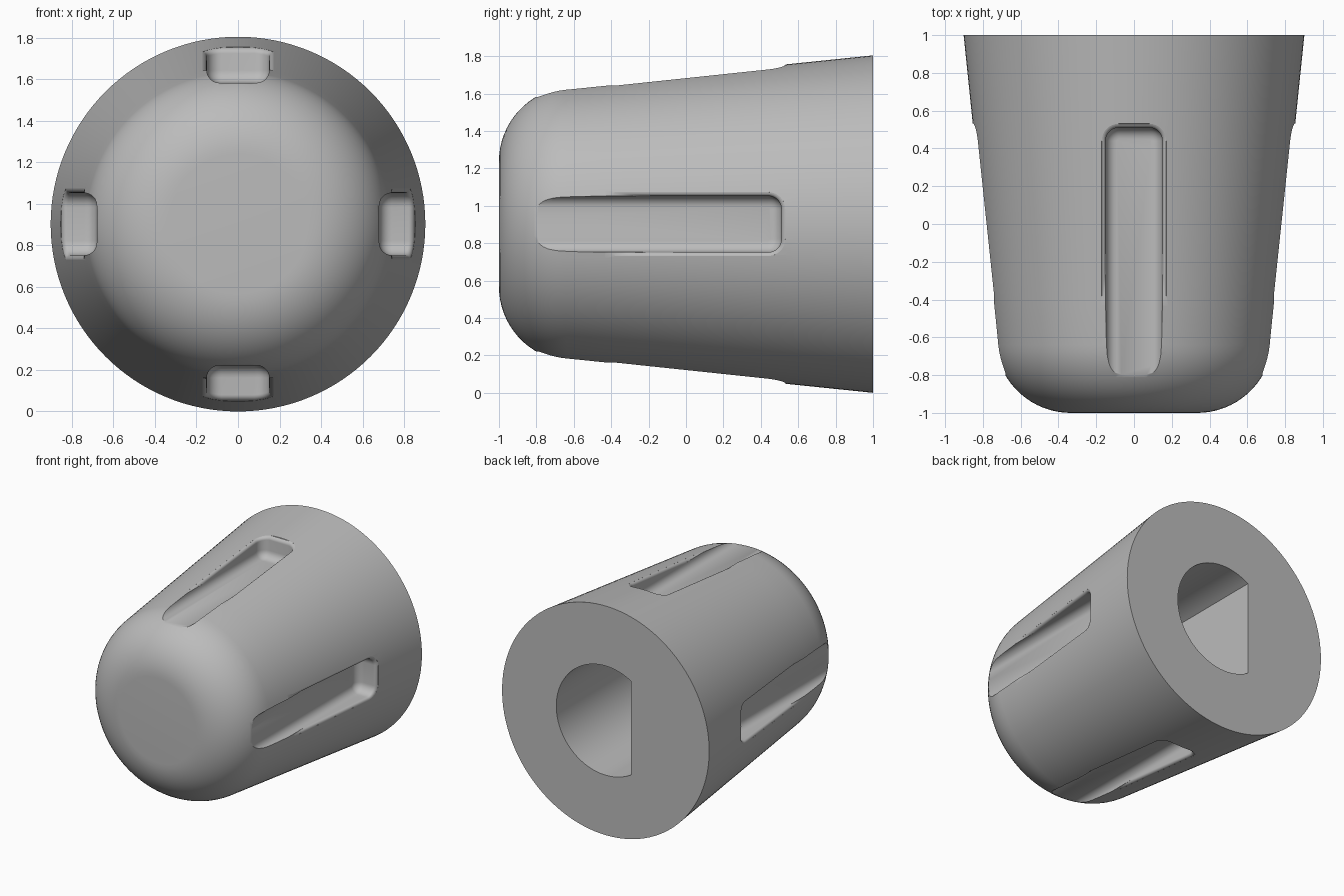
import bpy, bmesh, math
from mathutils import Matrix

if "Cube" in bpy.data.objects:
    bpy.data.objects.remove(bpy.data.objects["Cube"], do_unlink=True)

BACK_R = 0.902                    # radius of the wide back face
ROUND, CORE, TURN = 0.4, 0.335, -0.6   # nose rounding: radius, centre radius, centre y
TANGENT = math.radians(5.8)
START_Y = TURN - ROUND * math.sin(TANGENT)
START_R = CORE + ROUND * math.cos(TANGENT)
FLOOR, FILLET, LIP = 0.68, 0.06, 0.026  # slot floor radius, inner and outer rounding

grey = bpy.data.materials.new("plain grey")
grey.use_nodes = True
colour = (0.5, 0.5, 0.5, 1)
grey.diffuse_color = colour
grey.node_tree.nodes["Principled BSDF"].inputs["Base Color"].default_value = colour


def body_radius(y):
    if y > START_Y:
        return START_R + (BACK_R - START_R) * (y - START_Y) / (1 - START_Y)
    return CORE + math.sqrt(max(0, ROUND ** 2 - (y - TURN) ** 2))


def loft(name, loops):
    """Solid skinned through closed loops with equal point counts."""
    bm = bmesh.new()
    rings = [[bm.verts.new(p) for p in loop] for loop in loops]
    n = len(rings[0])
    for a, b in zip(rings, rings[1:]):
        for i in range(n):
            j = (i + 1) % n
            bm.faces.new((a[i], a[j], b[j], b[i]))
    bm.faces.new(rings[0][::-1])
    bm.faces.new(rings[-1])
    bmesh.ops.recalc_face_normals(bm, faces=bm.faces)
    mesh = bpy.data.meshes.new(name)
    bm.to_mesh(mesh)
    bm.free()
    mesh.materials.append(grey)
    obj = bpy.data.objects.new(name, mesh)
    bpy.context.collection.objects.link(obj)
    return obj


def circle(r, y, n=128):
    return [(r * math.cos(math.tau * i / n), y, r * math.sin(math.tau * i / n))
            for i in range(n)]


def slot_loop(d, height):
    """Slot outline grown by d, with the height of each point given by a rule."""
    half, end, r = 0.15 + d, 0.51 + d, 0.07 + d
    straight = [-1.05 + (end - r + 1.05) * i / 40 for i in range(40)]
    side = [(half, y) for y in straight]
    for i in range(9):
        a = math.pi / 2 * i / 8
        side.append((half - r + r * math.cos(a), end - r + r * math.sin(a)))
    outline = side + [(-x, y) for x, y in reversed(side)]
    return [(x, y, height(x, y)) for x, y in outline]


def surface_offset(offset):
    def height(x, y):
        skin = math.sqrt(max(0, body_radius(y) ** 2 - x * x))
        return max(skin + offset, FLOOR + FILLET)
    return height


def make_slot_cutter():
    loops = []
    for i in range(7):            # rounded floor edge
        a = math.pi / 2 * i / 6
        z = FLOOR + FILLET * (1 - math.cos(a))
        loops.append(slot_loop(-FILLET * (1 - math.sin(a)), lambda x, y, z=z: z))
    last = math.radians(78)
    for i in range(7):            # rounded outer lip
        a = last * i / 6
        loops.append(slot_loop(LIP * (1 - math.cos(a)) + 0.0001,
                               surface_offset(LIP * (math.sin(a) - math.sin(last)) - 0.0005)))
    loops.append(slot_loop(LIP, surface_offset(0.02)))
    loops.append(slot_loop(LIP, lambda x, y: 1.1))
    return loft("slot_cutter", loops)


def cut(target, cutter):
    mod = target.modifiers.new("cut", "BOOLEAN")
    mod.operation = "DIFFERENCE"
    mod.solver = "EXACT"
    mod.object = cutter
    bpy.context.view_layer.update()
    bpy.context.view_layer.objects.active = target
    bpy.ops.object.modifier_apply(modifier=mod.name)
    bpy.data.objects.remove(cutter, do_unlink=True)


# Tapered knob body with a rounded nose
profile = []
for i in range(17):
    a = math.pi / 2 + (TANGENT - math.pi / 2) * i / 16
    profile.append((CORE + ROUND * math.cos(a), TURN - ROUND * math.sin(a)))
for i in range(1, 9):
    y = START_Y + (1 - START_Y) * i / 8
    profile.append((body_radius(y), y))
knob = loft("knob_body", [circle(r, y) for r, y in profile])

# Four grip slots around the sides
for k in range(4):
    cutter = make_slot_cutter()
    cutter.data.transform(Matrix.Rotation(k * math.pi / 2, 4, "Y"))
    cut(knob, cutter)

# D-shaped shaft hole in the back
HOLE_R, FLAT = 0.43, 0.222
limit = math.pi - math.acos(FLAT / HOLE_R)
arc = [limit * (2 * i / 64 - 1) for i in range(65)]
cut(knob, loft("hole_cutter", [[(HOLE_R * math.cos(a), y, HOLE_R * math.sin(a)) for a in arc]
                               for y in (-0.4, 1.1)]))

# Stand on the ground and shade smoothly
knob.data.transform(Matrix.Translation((0, 0, BACK_R)))
bpy.ops.object.select_all(action="DESELECT")
knob.select_set(True)
bpy.context.view_layer.objects.active = knob
bpy.ops.object.shade_smooth_by_angle(angle=math.radians(30))
